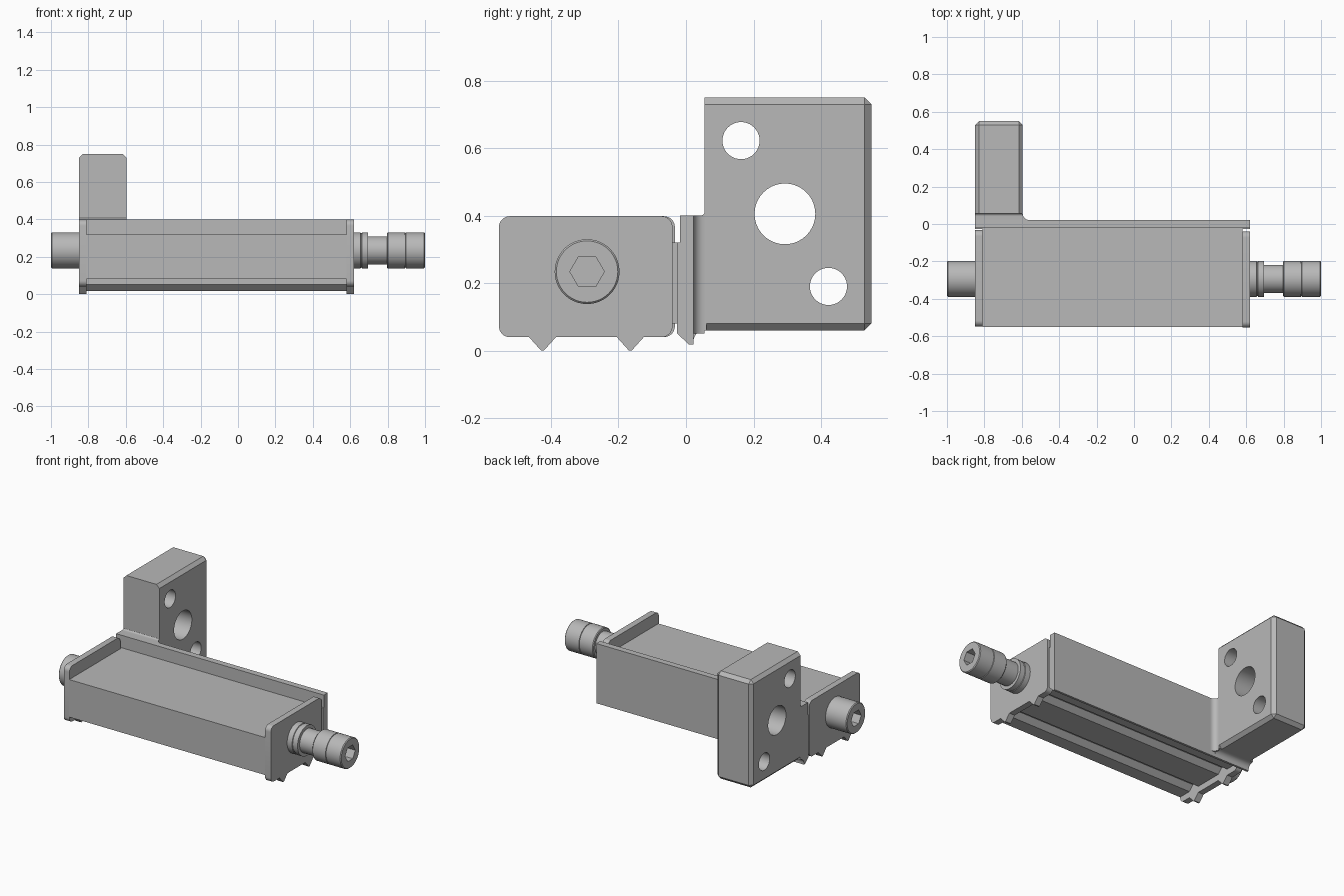
import bpy, bmesh, math
from mathutils import Matrix, Vector

cube = bpy.data.objects.get("Cube")
if cube:
    bpy.data.objects.remove(cube, do_unlink=True)

steel = bpy.data.materials.new("plain_grey_metal")
steel.use_nodes = True
GREY = (0.48, 0.48, 0.48, 1)
steel.diffuse_color = GREY
steel.node_tree.nodes["Principled BSDF"].inputs["Base Color"].default_value = GREY

BOLT_Y, BOLT_Z = -0.293, 0.234
TEETH = (-0.425, -0.165)


def add_object(name, bm):
    bmesh.ops.recalc_face_normals(bm, faces=bm.faces[:])
    mesh = bpy.data.meshes.new(name)
    bm.to_mesh(mesh)
    bm.free()
    mesh.materials.append(steel)
    obj = bpy.data.objects.new(name, mesh)
    bpy.context.collection.objects.link(obj)
    return obj


def prism(name, outline, start, end, axis="x"):
    """Extrude a (y, z) outline along x, or an (x, y) outline along z."""
    bm = bmesh.new()
    place = (lambda p: (start, *p)) if axis == "x" else (lambda p: (*p, start))
    face = bm.faces.new([bm.verts.new(place(p)) for p in outline])
    moved = bmesh.ops.extrude_face_region(bm, geom=[face])["geom"]
    step = Vector((end - start, 0, 0) if axis == "x" else (0, 0, end - start))
    bmesh.ops.translate(bm, vec=step, verts=[v for v in moved if isinstance(v, bmesh.types.BMVert)])
    return add_object(name, bm)


def arc(cy, cz, r, a0, a1, steps=8):
    angles = [math.radians(a0 + (a1 - a0) * i / steps) for i in range(steps + 1)]
    return [(cy + r * math.cos(a), cz + r * math.sin(a)) for a in angles]


def turned(name, profile, segments=48):
    """Lathe (x, radius) steps about the bolt axis."""
    bm = bmesh.new()
    rings = []
    for x, r in profile:
        rings.append([bm.verts.new((x, BOLT_Y + y, BOLT_Z + z))
                      for y, z in arc(0, 0, r, 0, 360, segments)[:-1]])
    for a, b in zip(rings, rings[1:]):
        for i in range(segments):
            j = (i + 1) % segments
            bm.faces.new((a[i], a[j], b[j], b[i]))
    bm.faces.new(rings[0])
    bm.faces.new(rings[-1])
    return add_object(name, bm)


def cut(obj, outline, start, end):
    cutter = prism("cutter", outline, start, end)
    cutter.hide_render = True
    mod = obj.modifiers.new("cut", "BOOLEAN")
    mod.operation, mod.solver, mod.object = "DIFFERENCE", "EXACT", cutter
    bpy.context.view_layer.objects.active = obj
    bpy.ops.object.modifier_apply(modifier=mod.name)
    bpy.data.objects.remove(cutter, do_unlink=True)


def smooth(obj):
    bpy.ops.object.select_all(action="DESELECT")
    obj.select_set(True)
    bpy.context.view_layer.objects.active = obj
    bpy.ops.object.shade_smooth_by_angle(angle=math.radians(30))


# Main bar with V grooves along its underside
bar = [(-0.55, 0.32), (-0.55, 0.08)]
for y in TEETH:
    bar += [(y - 0.04, 0.08), (y - 0.008, 0.112), (y + 0.008, 0.112), (y + 0.04, 0.08)]
bar += [(-0.025, 0.08), (-0.025, 0.32)]
prism("main_bar", bar, -0.81, 0.58)


# Rounded end plates with two locating teeth below
def end_plate(name, x0, x1, y0, y1):
    low, high, r = 0.04, 0.398, 0.032
    outline = arc(y0 + r, low + r, r, 180, 270)
    for y in TEETH:
        outline += [(y - 0.04, low), (y - 0.004, 0.0), (y + 0.004, 0.0), (y + 0.04, low)]
    outline += arc(y1 - r, low + r, r, 270, 360)
    outline += arc(y1 - r, high - r, r, 0, 90)
    outline += arc(y0 + r, high - r, r, 90, 180)
    smooth(prism(name, outline, x0, x1))


end_plate("left_end_plate", 0.58, 0.62, -0.554, -0.04)
end_plate("right_end_plate", -0.85, -0.81, -0.548, -0.033)

# Back plate, stepped at the top and chamfered at the bottom
back = [(-0.027, 0.052), (0.008, 0.018), (0.022, 0.018), (0.022, 0.4),
        (-0.018, 0.4), (-0.018, 0.32), (-0.027, 0.32)]
prism("back_plate", back, -0.85, 0.62)

# Web joining the plate to the mounting block, with fillets
web = ([(0.02, 0.4)] + arc(0.042, 0.415, 0.015, 270, 360) + [(0.06, 0.415), (0.06, 0.06)]
       + arc(0.055, 0.027, 0.033, 90, 180) + [(0.02, 0.027)])
smooth(prism("mounting_web", web, -0.85, -0.595))
flare = [(-0.6, 0.02), (-0.6, 0.055)] + arc(-0.562, 0.055, 0.033, 180, 270) + [(-0.562, 0.02)]
smooth(prism("web_fillet", flare, 0.05, 0.4, "z"))

# Mounting block, chamfered on all edges except those of its inner face
bm = bmesh.new()
size = Vector((0.255, 0.495, 0.69))
centre = Vector((-0.7225, 0.3025, 0.405))
bmesh.ops.create_cube(bm, size=1, matrix=Matrix.Translation(centre) @ Matrix.Diagonal((*size, 1)))
outer = [e for e in bm.edges if any(v.co.y > centre.y for v in e.verts)]
bmesh.ops.bevel(bm, geom=outer, offset=0.021, segments=1, affect="EDGES")
block = add_object("mounting_block", bm)
for y, z, r in ((0.163, 0.622, 0.055), (0.293, 0.405, 0.09), (0.422, 0.19, 0.055)):
    cut(block, arc(y, z, r, 0, 360, 40)[:-1], -1, -0.4)
smooth(block)

# Bolts with hexagonal sockets
R, NECK, GROOVE, RIM = 0.096, 0.075, 0.092, 0.005
hexagon = arc(BOLT_Y, BOLT_Z, 0.051, 0, 360, 6)[:-1]

right_bolt = turned("right_bolt", [(-1, R - RIM), (-1 + RIM, R), (-0.845, R)])
cut(right_bolt, hexagon, -1.1, -0.94)
smooth(right_bolt)

left_bolt = turned("left_bolt", [
    (0.615, R), (0.655, R), (0.657, GROOVE), (0.661, GROOVE), (0.663, R), (0.694, R),
    (0.694, NECK), (0.796, NECK), (0.796, R - RIM), (0.801, R), (0.892, R),
    (0.893, GROOVE), (0.896, GROOVE), (0.897, R), (1 - RIM, R), (1, R - RIM)])
cut(left_bolt, hexagon, 0.94, 1.1)
smooth(left_bolt)
